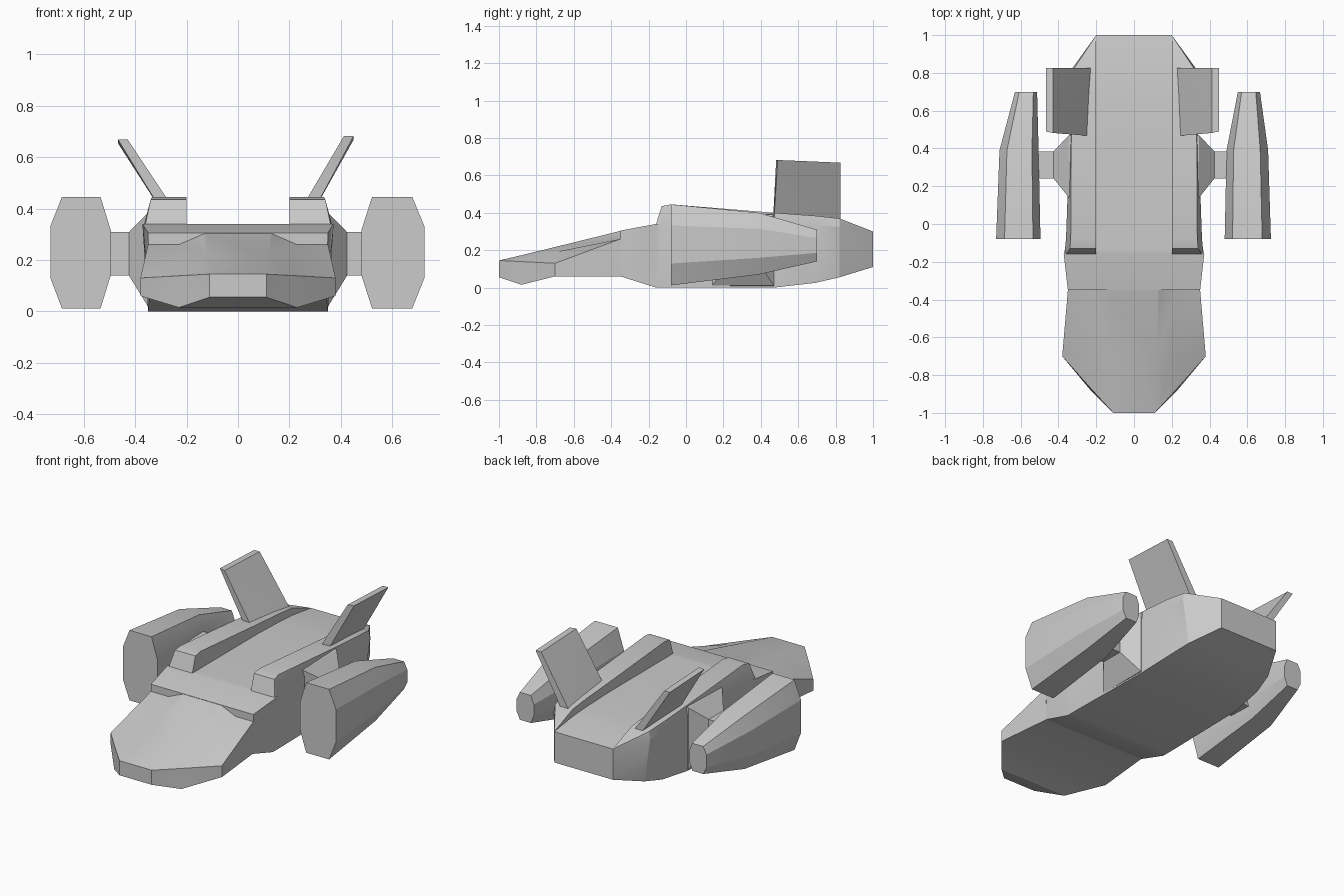
import bpy, bmesh
from math import radians

if "Cube" in bpy.data.objects:
    bpy.data.objects.remove(bpy.data.objects["Cube"])


def loft(name, rings):
    """Skin a list of closed rings (equal point counts) and cap both ends."""
    bm = bmesh.new()
    loops = [[bm.verts.new(p) for p in ring] for ring in rings]
    n = len(loops[0])
    for a, b in zip(loops, loops[1:]):
        for i in range(n):
            j = (i + 1) % n
            bm.faces.new((a[i], a[j], b[j], b[i]))
    bm.faces.new(loops[0])
    bm.faces.new(loops[-1])
    bmesh.ops.remove_doubles(bm, verts=bm.verts, dist=0.0005)
    bmesh.ops.recalc_face_normals(bm, faces=bm.faces)
    # triangulate so that warped and concave faces stay well defined
    bmesh.ops.triangulate(bm, faces=bm.faces)
    bmesh.ops.recalc_face_normals(bm, faces=bm.faces)
    mesh = bpy.data.meshes.new(name)
    bm.to_mesh(mesh)
    bm.free()
    ob = bpy.data.objects.new(name, mesh)
    bpy.context.collection.objects.link(ob)
    bpy.context.view_layer.objects.active = ob
    ob.select_set(True)
    bpy.ops.object.shade_smooth_by_angle(angle=radians(20))
    ob.select_set(False)
    return ob


def symmetric(y, half):
    """Right half profile (top to bottom) mirrored into a closed ring."""
    return [(x, y, z) for x, z in half] + [(-x, y, z) for x, z in reversed(half)]


# Nose: wedge with a keel line, sunk below the body at the outer corners
nose = [
    (-1.00, [(.11, .145), (.11, .145), (.11, .145), (.11, .055)]),
    (-0.88, [(.113, .173), (.16, .159), (.22, .139), (.23, .015)]),
    (-0.70, [(.12, .217), (.20, .190), (.38, .130), (.38, .060)]),
    (-0.35, [(.13, .303), (.23, .260), (.35, .260), (.345, .060)]),
]
loft("nose", [symmetric(y, h) for y, h in nose])

# Body: y, deck z, rail z, rail inner x, rail outer x, side x, bottom x, bottom z
body = [
    (-.35, .305, .305, .20, .34, .350, .345, .06),
    (-.16, .340, .340, .20, .36, .372, .350, .00),
    (-.13, .340, .435, .20, .34, .365, .350, .00),
    (-.08, .340, .445, .20, .335, .36, .350, .00),
    (.47, .340, .400, .20, .332, .340, .340, .00),
    (.69, .333, .384, .20, .330, .338, .320, .025),
    (.82, .325, .370, .20, .320, .330, .290, .055),
    (1.0, .300, .300, .20, .200, .200, .200, .11),
]
loft("body", [symmetric(y, [(xi, d), (xi, r), (xo, r), (xs, min(d, r)), (xb, zb)])
              for y, d, r, xi, xo, xs, xb, zb in body])


def engine(side, rings):
    """Tapered eight-sided pod; rings give y, inner x, outer x, low z, high z."""
    shape = [(0, .3), (.17, 0), (.81, 0), (1, .27), (1, .74), (.81, 1), (.17, 1), (0, .7)]
    return [[(side * (xi + u * (xo - xi)), y, lo + v * (hi - lo)) for u, v in shape]
            for y, xi, xo, lo, hi in rings]


def rect(x, y0, y1, z0, z1):
    return [(x, y0, z0), (x, y1, z0), (x, y1, z1), (x, y0, z1)]


# Engine pods (the two tails taper differently)
loft("engine_right", engine(1, [(-.08, .48, .725, .012, .445),
                                (.39, .49, .71, .07, .40), (.70, .55, .667, .14, .31)]))
loft("engine_left", engine(-1, [(-.08, .495, .73, .012, .445),
                                (.39, .505, .712, .07, .40), (.70, .513, .63, .14, .31)]))

# Struts and tail fins on both sides
for side, label, tip_x, tip_z in ((1, "right", .45, .682), (-1, "left", .467, .668)):
    loft("strut_" + label, [rect(side * x, *r) for x, *r in (
        (.32, .14, .475, .005, .395), (.345, .14, .47, .01, .39),
        (.425, .24, .385, .14, .308), (.53, .24, .385, .14, .308))])

    base = [(side * x, y, .355) for x, y in ((.22, .465), (.275, .47), (.275, .825), (.22, .825))]
    tip = [(side * (tip_x - dx), y, tip_z - dz) for dx, y, dz in
           ((.038, .482, 0), (0, .49, 0), (0, .825, .014), (.038, .825, .014))]
    loft("tail_fin_" + label, [base, tip])
